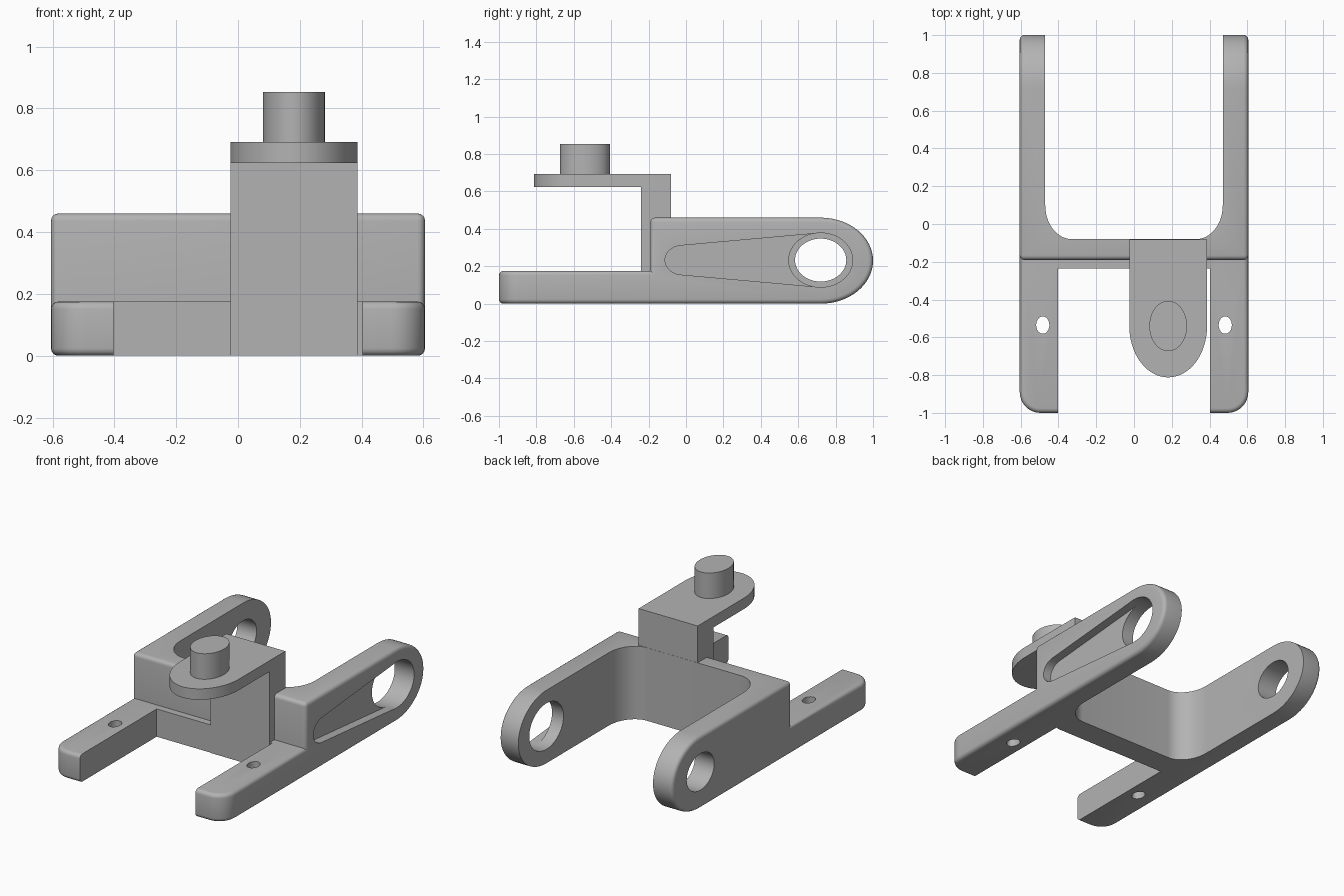
import bpy, bmesh
from math import cos, sin, radians
from mathutils import Vector

cube = bpy.data.objects.get("Cube")
if cube:
    bpy.data.objects.remove(cube, do_unlink=True)

grey = bpy.data.materials.new("plain grey")
grey.use_nodes = True
colour = (0.45, 0.45, 0.45, 1)
grey.diffuse_color = colour
grey.node_tree.nodes["Principled BSDF"].inputs["Base Color"].default_value = colour


def arc(cx, cy, rx, ry, start, end, steps=24):
    """Points along an elliptical arc, angles in degrees."""
    angles = [radians(start + (end - start) * i / steps) for i in range(steps + 1)]
    return [(cx + rx * cos(a), cy + ry * sin(a)) for a in angles]


def ellipse(cx, cy, rx, ry, steps=48):
    return arc(cx, cy, rx, ry, 0, 360, steps)[:-1]


def prism(name, points, axis, low, high, shape=None):
    """Extrude a closed profile along x (profile is y, z) or z (profile is x, y)."""
    bm = bmesh.new()
    place = (lambda p: (low, *p)) if axis == "x" else (lambda p: (*p, low))
    face = bm.faces.new([bm.verts.new(place(p)) for p in points])
    result = bmesh.ops.extrude_face_region(bm, geom=[face])
    step = Vector((high - low, 0, 0)) if axis == "x" else Vector((0, 0, high - low))
    moved = [v for v in result["geom"] if isinstance(v, bmesh.types.BMVert)]
    bmesh.ops.translate(bm, verts=moved, vec=step)
    bmesh.ops.recalc_face_normals(bm, faces=bm.faces)
    if shape:
        shape(bm)
    mesh = bpy.data.meshes.new(name)
    bm.to_mesh(mesh)
    bm.free()
    mesh.materials.append(grey)
    obj = bpy.data.objects.new(name, mesh)
    bpy.context.collection.objects.link(obj)
    return obj


def activate(obj):
    bpy.ops.object.select_all(action="DESELECT")
    obj.select_set(True)
    bpy.context.view_layer.objects.active = obj


def cut(obj, cutter):
    mod = obj.modifiers.new("cut", "BOOLEAN")
    mod.operation, mod.solver, mod.object = "DIFFERENCE", "EXACT", cutter
    activate(obj)
    bpy.ops.object.modifier_apply(modifier=mod.name)
    bpy.data.objects.remove(cutter, do_unlink=True)


def round_body(bm):
    """Round the leg tips in plan, then soften every sharp outer edge."""
    tips = [e for e in bm.edges if all(v.co.y < -0.99 for v in e.verts)
            and abs(e.verts[0].co.z - e.verts[1].co.z) > 0.1]
    bmesh.ops.bevel(bm, geom=tips, offset=0.11, segments=8, profile=0.5, affect="EDGES")
    sharp = [e for e in bm.edges if e.is_manifold and e.is_convex
             and e.calc_face_angle() > 0.7]
    bmesh.ops.bevel(bm, geom=sharp, offset=0.024, segments=4, profile=0.5, affect="EDGES")


# Forked body: one side profile across the full width
side = [(-1, 0), (-1, 0.175), (-0.19, 0.175), (-0.19, 0.46)]
side += arc(0.72, 0.23, 0.28, 0.23, 90, -90, 32)
body = prism("forked_body", side, "x", -0.605, 0.605, round_body)

# Rear opening with filleted inner corners
opening = [(0.47, 1.2), (-0.47, 1.2)]
opening += arc(-0.33, 0.1, 0.14, 0.18, 180, 270, 12)
opening += arc(0.33, 0.1, 0.14, 0.18, 270, 360, 12)
cut(body, prism("opening_cutter", opening, "z", -0.2, 0.8))

# Gap between the front legs
gap = [(-0.403, -1.2), (0.403, -1.2), (0.403, -0.235), (-0.403, -0.235)]
cut(body, prism("gap_cutter", gap, "z", -0.2, 0.8))

# Screw holes in the legs
for x in (-0.483, 0.483):
    cut(body, prism("screw_cutter", ellipse(x, -0.535, 0.035, 0.046, 24), "z", -0.2, 0.4))

# Axle holes, the left one wider, with a tapered pocket on the left outer face
cut(body, prism("right_axle_cutter", ellipse(0.72, 0.233, 0.137, 0.115), "x", -0.8, -0.3))
cut(body, prism("left_axle_cutter", ellipse(0.72, 0.233, 0.171, 0.145), "x", 0.3, 0.8))
pocket = arc(0.72, 0.233, 0.17, 0.144, -96, 96) + arc(-0.02, 0.233, 0.092, 0.078, 96, 264)
cut(body, prism("pocket_cutter", pocket, "x", 0.55, 0.8))

# Offset upright, overhanging plate and pin
upright = [(-0.025, -0.24), (0.387, -0.24), (0.387, -0.081), (-0.025, -0.081)]
post = prism("upright", upright, "z", 0.001, 0.625)
plate = [(0.387, -0.081), (-0.025, -0.081)] + arc(0.181, -0.54, 0.206, 0.272, 180, 360, 32)
shelf = prism("overhanging_plate", plate, "z", 0.623, 0.692)
pin = prism("pin", ellipse(0.181, -0.54, 0.1, 0.133), "z", 0.68, 0.853)

for obj in (body, post, shelf, pin):
    activate(obj)
    bpy.ops.object.shade_smooth_by_angle(angle=radians(30))
